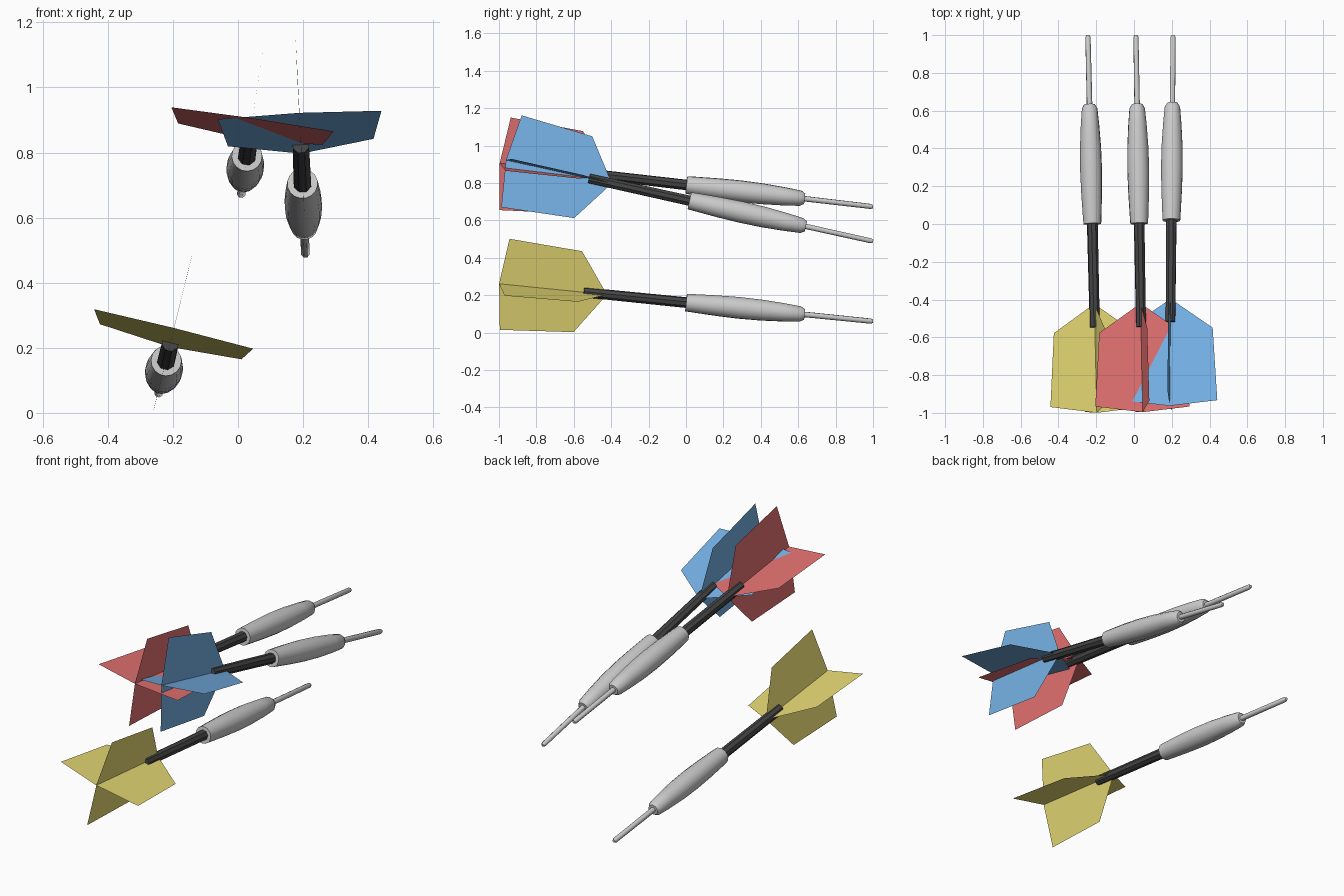
import bpy, bmesh, math
from mathutils import Vector, Matrix

if "Cube" in bpy.data.objects:
    bpy.data.objects.remove(bpy.data.objects["Cube"])


def material(name, rgb):
    m = bpy.data.materials.new(name)
    m.diffuse_color = (*rgb, 1)
    m.use_nodes = True
    m.node_tree.nodes["Principled BSDF"].inputs["Base Color"].default_value = m.diffuse_color
    return m


def finish(name, bm, matrix, mat=None, smooth=None):
    me = bpy.data.meshes.new(name)
    bm.to_mesh(me)
    bm.free()
    ob = bpy.data.objects.new(name, me)
    bpy.context.collection.objects.link(ob)
    ob.matrix_world = matrix
    if mat:
        me.materials.append(mat)
    if smooth:
        bpy.ops.object.select_all(action='DESELECT')
        bpy.context.view_layer.objects.active = ob
        ob.select_set(True)
        bpy.ops.object.shade_smooth_by_angle(angle=math.radians(smooth))
    return ob


def lathe(profile, sides):
    """Rings of (distance behind the tip, radius) around local Y, with end caps."""
    bm = bmesh.new()
    rings = []
    for d, r in profile:
        rings.append([bm.verts.new((r * math.cos(a), -d, r * math.sin(a)))
                      for a in (2 * math.pi * (i + 0.5) / sides for i in range(sides))])
    for a, b in zip(rings, rings[1:]):
        for i in range(sides):
            j = (i + 1) % sides
            bm.faces.new((a[i], a[j], b[j], b[i]))
    bm.faces.new(rings[0])
    bm.faces.new(rings[-1])
    bmesh.ops.recalc_face_normals(bm, faces=bm.faces)
    return bm


def flight():
    """Four thin vanes crossing on the axis."""
    bm = bmesh.new()
    front, back = bm.verts.new((0, -1.43, 0)), bm.verts.new((0, -2.01, 0))
    for x, z in ((1, 0), (0, 1), (-1, 0), (0, -1)):
        a = bm.verts.new((x * 0.224, -1.587, z * 0.224))
        b = bm.verts.new((x * 0.252, -1.98, z * 0.252))
        bm.faces.new((front, a, b, back))
    return bm


NEEDLE = [(0, 0.009), (0.012, 0.014), (0.40, 0.015)]
BARREL = [(0.368, 0.028), (0.39, 0.041), (0.48, 0.049), (0.60, 0.056),
          (0.72, 0.058), (0.84, 0.055), (0.95, 0.05), (1.005, 0.047)]
SHAFT = [(0.98, 0.029), (1.555, 0.027)]

dark = material("dark_shaft", (0.06, 0.06, 0.06))

# colour, flight rgb, tip, rear end of the axis, roll in degrees
DARTS = [
    ("yellow", (0.82, 0.72, 0.18), (-0.244, 1, 0.060), (-0.197, -1, 0.261), 14),
    ("red", (0.80, 0.17, 0.17), (0.010, 1, 0.673), (0.045, -1, 0.906), 8.5),
    ("blue", (0.18, 0.45, 0.80), (0.207, 1, 0.488), (0.189, -0.962, 0.922), -3),
]

for name, rgb, tip, rear, roll in DARTS:
    f = (Vector(tip) - Vector(rear)).normalized()
    right = f.cross(Vector((0, 0, 1))).normalized()
    basis = Matrix((right, f, right.cross(f))).transposed().to_4x4()
    place = (Matrix.Translation(tip) @ basis
             @ Matrix.Rotation(math.radians(roll), 4, 'Y'))
    finish(name + "_needle", lathe(NEEDLE, 8), place, smooth=50)
    finish(name + "_barrel", lathe(BARREL, 16), place, smooth=30)
    finish(name + "_shaft", lathe(SHAFT, 8), place, dark)
    finish(name + "_flight", flight(), place, material(name + "_vanes", rgb))
